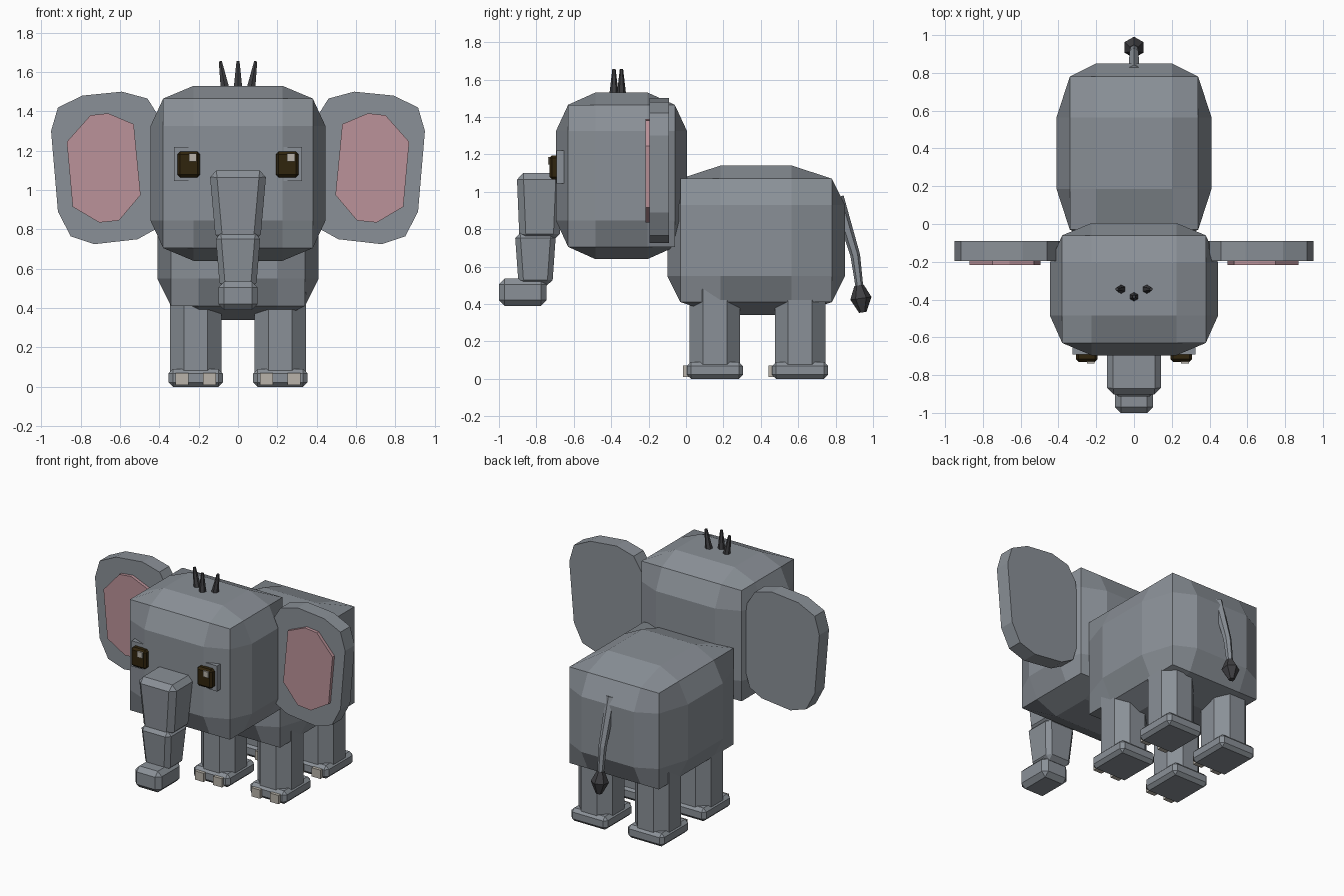
import bpy
import bmesh
from mathutils import Vector

cube = bpy.data.objects.get("Cube")
if cube:
    bpy.data.objects.remove(cube, do_unlink=True)


def material(name, rgb):
    m = bpy.data.materials.new(name)
    m.use_nodes = True
    m.diffuse_color = (*rgb, 1)
    m.node_tree.nodes["Principled BSDF"].inputs["Base Color"].default_value = (*rgb, 1)
    return m


GREY = material("grey skin", (0.255, 0.28, 0.31))
PINK = material("pink inner ear", (0.50, 0.29, 0.32))
DARK = material("charcoal hair", (0.05, 0.05, 0.055))
BROWN = material("dark brown eye", (0.03, 0.018, 0.004))
IVORY = material("ivory nail", (0.48, 0.45, 0.40))


def finish(bm, name, mat):
    bmesh.ops.recalc_face_normals(bm, faces=bm.faces)
    mesh = bpy.data.meshes.new(name)
    bm.to_mesh(mesh)
    bm.free()
    mesh.materials.append(mat)
    obj = bpy.data.objects.new(name, mesh)
    bpy.context.collection.objects.link(obj)
    return obj


def bulged_box(name, low, high, inset, flat, mat):
    """Box of 3 x 3 faces per side; the edges sit inside the flat middles."""
    bm = bmesh.new()
    bmesh.ops.create_cube(bm, size=2)
    bmesh.ops.subdivide_edges(bm, edges=bm.edges[:], cuts=2, use_grid_fill=True)
    low, high = Vector(low), Vector(high)
    mid, half = (low + high) / 2, (high - low) / 2
    for v in bm.verts:
        outer = [abs(c) > 0.9 for c in v.co]
        for i in range(3):
            sign = 1 if v.co[i] > 0 else -1
            if not outer[i]:
                size = flat[i]
            else:
                size = half[i] - (inset if sum(outer) > 1 else 0)
            v.co[i] = mid[i] + sign * size
    return finish(bm, name, mat)


def box(name, low, high, mat, bevel=0.0, upright=False, taper=(1, 1)):
    """Box with optional chamfer (all edges or upright ones) and narrower bottom."""
    bm = bmesh.new()
    bmesh.ops.create_cube(bm, size=2)
    low, high = Vector(low), Vector(high)
    mid, half = (low + high) / 2, (high - low) / 2
    for v in bm.verts:
        k = taper if v.co.z < 0 else (1, 1)
        v.co = mid + Vector((v.co.x * half.x * k[0], v.co.y * half.y * k[1], v.co.z * half.z))
    if bevel:
        edges = [e for e in bm.edges
                 if not upright or abs(e.verts[0].co.z - e.verts[1].co.z) > half.z]
        bmesh.ops.bevel(bm, geom=edges, offset=bevel, segments=1, affect='EDGES')
    return finish(bm, name, mat)


def plate(name, outline, y0, y1, mat, side):
    """Outline in x and z, extruded along y."""
    bm = bmesh.new()
    rings = [[bm.verts.new((side * x, y, z)) for x, z in outline] for y in (y0, y1)]
    bm.faces.new(rings[0])
    bm.faces.new(rings[1][::-1])
    n = len(outline)
    for i in range(n):
        j = (i + 1) % n
        bm.faces.new((rings[0][i], rings[1][i], rings[1][j], rings[0][j]))
    return finish(bm, name, mat)


def tube(name, points, radii, sides, mat):
    """Faceted tapering tube through the points."""
    bm = bmesh.new()
    pts = [Vector(p) for p in points]
    rings = []
    for i, (p, r) in enumerate(zip(pts, radii)):
        d = pts[min(i + 1, len(pts) - 1)] - pts[max(i - 1, 0)]
        turn = Vector((0, 0, 1)).rotation_difference(d).to_matrix().to_4x4()
        turn.translation = p
        rings.append(bmesh.ops.create_circle(
            bm, segments=sides, radius=r, matrix=turn)["verts"])
    for a, b in zip(rings, rings[1:]):
        # match each vertex to its nearest partner on the next ring
        shift = min(range(sides), key=lambda s: sum(
            (a[i].co - b[(i + s) % sides].co).length for i in range(sides)))
        for i in range(sides):
            j = (i + 1) % sides
            bm.faces.new((a[i], a[j], b[(j + shift) % sides], b[(i + shift) % sides]))
    bm.faces.new(rings[0])
    bm.faces.new(rings[-1])
    return finish(bm, name, mat)


# Torso and head
bulged_box("body", (-0.41, -0.10, 0.34), (0.41, 0.85, 1.14), 0.07, (0.2, 0.19, 0.19), GREY)
bulged_box("head", (-0.445, -0.695, 0.64), (0.445, 0.005, 1.53), 0.065, (0.225, 0.14, 0.24), GREY)

# Trunk in three sections
box("trunk_upper", (-0.145, -0.905, 0.74), (0.145, -0.66, 1.10), GREY, 0.035, taper=(0.78, 0.88))
box("trunk_middle", (-0.115, -0.915, 0.50), (0.115, -0.695, 0.78), GREY, 0.028, taper=(0.80, 0.82))
box("trunk_tip", (-0.10, -1.0, 0.39), (0.10, -0.745, 0.535), GREY, 0.03)

# Legs, feet and toenails
for side, label in ((1, "left"), (-1, "right")):
    for y, place in ((0.155, "front"), (0.61, "back")):
        x = side * 0.215
        box(f"{place}_{label}_leg", (x - 0.13, y - 0.135, 0.04), (x + 0.13, y + 0.135, 0.56),
            GREY, 0.07, upright=True)
        box(f"{place}_{label}_foot", (x - 0.138, y - 0.15, 0), (x + 0.138, y + 0.15, 0.09),
            GREY, 0.022)
        for toe in (-1, 1):
            tx = x + toe * 0.07
            box(f"{place}_{label}_toenail", (tx - 0.033, y - 0.17, 0.01),
                (tx + 0.033, y - 0.12, 0.07), IVORY)

# Ears, eyes and brow plates
EAR = [(0.95, 1.30), (0.915, 1.42), (0.79, 1.48), (0.59, 1.50), (0.46, 1.465), (0.40, 1.37),
       (0.38, 1.2), (0.39, 0.90), (0.42, 0.80), (0.51, 0.75), (0.73, 0.725),
       (0.85, 0.765), (0.915, 0.89)]
INNER = [(0.87, 1.245), (0.75, 1.38), (0.66, 1.39), (0.53, 1.335), (0.495, 0.975),
         (0.605, 0.845), (0.705, 0.835), (0.84, 0.915)]
for side, label in ((1, "left"), (-1, "right")):
    plate(f"{label}_ear", EAR, -0.195, -0.09, GREY, side)
    plate(f"{label}_inner_ear", INNER, -0.217, -0.19, PINK, side)
    x = side * 0.25
    box(f"{label}_eye", (x - 0.058, -0.73, 1.065), (x + 0.058, -0.67, 1.195), BROWN, 0.014)
    box(f"{label}_eye_glint", (x + 0.0, -0.739, 1.145), (x + 0.04, -0.728, 1.185), IVORY)
    x = side * 0.262
    box(f"{label}_eye_socket", (x - 0.063, -0.692, 1.045), (x + 0.063, -0.64, 1.22), GREY)

# Hair tuft on the crown
for i in (-1, 0, 1):
    y = -0.345 if i else -0.385
    tube("crown_hair", [(i * 0.065, y, 1.51), (i * 0.09, y, 1.655)], (0.026, 0.009), 6, DARK)

# Tail with a dark tuft
tube("tail", [(0, 0.81, 0.97), (0, 0.905, 0.66), (0, 0.93, 0.47)], (0.034, 0.026, 0.02), 6, GREY)
tube("tail_tuft", [(0, 0.925, 0.50), (0, 0.935, 0.43), (0, 0.945, 0.355)],
     (0.025, 0.057, 0.02), 6, DARK)
